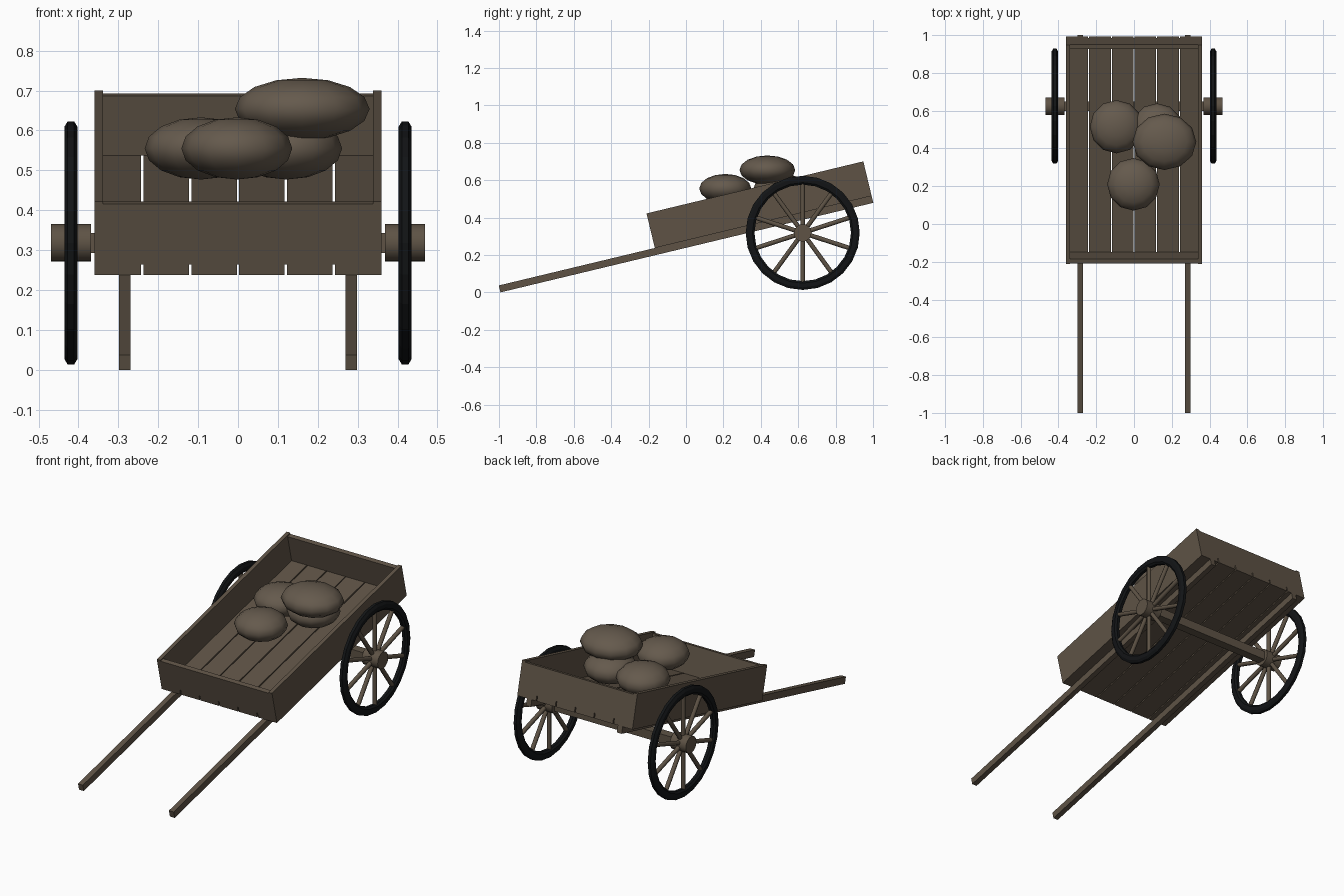
import bpy, bmesh, math
from mathutils import Matrix, Vector

if "Cube" in bpy.data.objects:
    bpy.data.objects.remove(bpy.data.objects["Cube"])

TILT = Matrix.Translation((0, -0.992, 0)) @ Matrix.Rotation(math.radians(13.5), 4, 'X')


def material(name, color):
    m = bpy.data.materials.new(name)
    m.diffuse_color = (*color, 1)
    m.use_nodes = True
    m.node_tree.nodes["Principled BSDF"].inputs["Base Color"].default_value = m.diffuse_color
    return m


WOOD = material("weathered wood", (0.112, 0.086, 0.060))
IRON = material("black iron", (0.006, 0.007, 0.008))
SACK = material("sack cloth", (0.130, 0.102, 0.074))


def finish(name, bm, mat, smooth=None):
    bmesh.ops.recalc_face_normals(bm, faces=bm.faces)
    me = bpy.data.meshes.new(name)
    bm.to_mesh(me)
    bm.free()
    me.materials.append(mat)
    ob = bpy.data.objects.new(name, me)
    bpy.context.collection.objects.link(ob)
    if smooth:
        bpy.ops.object.select_all(action='DESELECT')
        ob.select_set(True)
        bpy.context.view_layer.objects.active = ob
        bpy.ops.object.shade_smooth_by_angle(angle=math.radians(smooth))
    return ob


def add_box(bm, lo, hi, mat=Matrix()):
    lo, hi = Vector(lo), Vector(hi)
    m = mat @ Matrix.Translation((lo + hi) / 2) @ Matrix.Diagonal((*(hi - lo), 1))
    bmesh.ops.create_cube(bm, size=1, matrix=m)


def box(name, lo, hi, mat=TILT):
    bm = bmesh.new()
    add_box(bm, lo, hi, mat)
    return finish(name, bm, WOOD)


# Tilted bed: y runs along the shafts, z is normal to the floor
FRONT, BACK = 0.858, 2.05
SHAFT_TOP, FLOOR_TOP, WALL_TOP = 0.038, 0.066, 0.228

for i in range(6):
    x = -0.36 + 0.12 * i
    x0 = x if i == 0 else x + 0.003
    x1 = x + 0.12 if i == 5 else x + 0.117
    box("floor_plank", (x0, FRONT, SHAFT_TOP), (x1, BACK, FLOOR_TOP))

for s in (-1, 1):
    box("shaft", (s * 0.284 - 0.015, 0, 0), (s * 0.284 + 0.015, BACK, SHAFT_TOP))
    box("side_wall", (s * 0.349 - 0.011, FRONT, FLOOR_TOP), (s * 0.349 + 0.011, BACK, WALL_TOP))

box("front_board", (-0.338, FRONT, FLOOR_TOP), (0.338, FRONT + 0.025, WALL_TOP - 0.006))
box("back_board", (-0.338, BACK - 0.025, FLOOR_TOP), (0.338, BACK, WALL_TOP - 0.008))

# Axle
WY, WZ = 0.624, 0.318
box("axle", (-0.40, WY - 0.025, WZ - 0.025), (0.40, WY + 0.025, WZ + 0.025), Matrix())

# Wheels: rim profile spun about the axle, hub and ten spokes
RIM = [(0.305, 0.008), (0.291, 0.0165), (0.269, 0.0165), (0.258, 0.008),
       (0.258, -0.008), (0.269, -0.0165), (0.291, -0.0165), (0.305, -0.008)]
for s in (-1, 1):
    centre = Matrix.Translation((s * 0.419, WY, WZ))

    bm = bmesh.new()
    rings = []
    for k in range(24):
        a = math.tau * k / 24
        rings.append([bm.verts.new(centre @ Vector((x, r * math.cos(a), r * math.sin(a))))
                      for r, x in RIM])
    for k in range(24):
        a, b = rings[k], rings[(k + 1) % 24]
        for j in range(8):
            n = (j + 1) % 8
            bm.faces.new((a[j], a[n], b[n], b[j]))
    finish("wheel_rim", bm, IRON)

    bm = bmesh.new()
    bmesh.ops.create_cone(bm, cap_ends=True, segments=16, radius1=0.047, radius2=0.047, depth=0.10,
                          matrix=Matrix.Translation((s * 0.419, WY, WZ))
                          @ Matrix.Rotation(math.pi / 2, 4, 'Y'))
    finish("wheel_hub", bm, WOOD, 40)

    bm = bmesh.new()
    for k in range(10):
        m = centre @ Matrix.Rotation(math.tau * k / 10, 4, 'X') @ Matrix.Translation((0, 0, 0.15))
        bmesh.ops.create_cone(bm, cap_ends=True, segments=8, radius1=0.012, radius2=0.012,
                              depth=0.23, matrix=m)
    finish("wheel_spokes", bm, WOOD, 50)

# Sacks: flattened low-poly spheres (centre, radii)
for c, r in [((-0.093, 0.515, 0.555), (0.141, 0.141, 0.078)),
             ((-0.003, 0.210, 0.555), (0.139, 0.139, 0.078)),
             ((0.122, 0.500, 0.555), (0.139, 0.139, 0.078)),
             ((0.161, 0.435, 0.654), (0.169, 0.149, 0.078))]:
    bm = bmesh.new()
    bmesh.ops.create_uvsphere(bm, u_segments=12, v_segments=8, radius=1,
                              matrix=Matrix.Translation(c) @ Matrix.Diagonal((*r, 1)))
    finish("sack", bm, SACK, 60)
